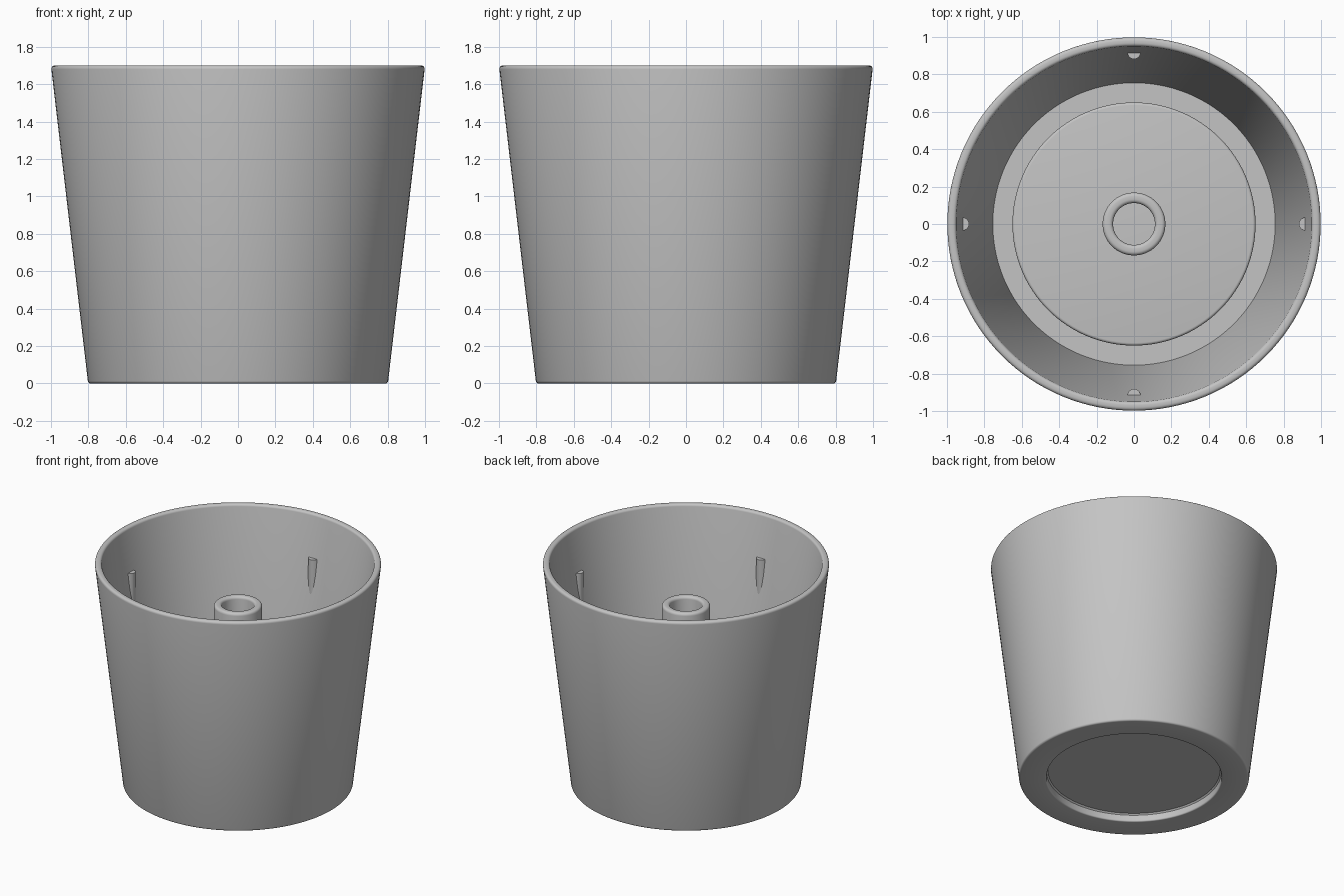
import bpy
import math

cube = bpy.data.objects.get("Cube")
if cube:
    bpy.data.objects.remove(cube, do_unlink=True)

# Single matte grey plastic
grey = bpy.data.materials.new("light_grey_plastic")
grey.use_nodes = True
colour = (0.55, 0.55, 0.55, 1)
grey.diffuse_color = colour
grey.node_tree.nodes["Principled BSDF"].inputs["Base Color"].default_value = colour


def add_object(name, verts, faces):
    mesh = bpy.data.meshes.new(name)
    mesh.from_pydata(verts, [], faces)
    mesh.materials.append(grey)
    obj = bpy.data.objects.new(name, mesh)
    bpy.context.collection.objects.link(obj)
    bpy.ops.object.select_all(action="DESELECT")
    obj.select_set(True)
    bpy.context.view_layer.objects.active = obj
    bpy.ops.object.shade_smooth_by_angle(angle=math.radians(35))
    return obj


def corner(r, z, radius, start, end, steps=4):
    """Rounded profile corner: arc about (r, z) between two angles in degrees."""
    angles = [math.radians(start + (end - start) * i / steps) for i in range(steps + 1)]
    return [(r + radius * math.cos(a), z + radius * math.sin(a)) for a in angles]


def lathe(name, profile, segments=128, closed=False):
    """Spin an (r, z) profile, listed counter-clockwise, around z."""
    verts, faces = [], []
    for r, z in profile:
        for s in range(segments):
            a = math.tau * s / segments
            verts.append((r * math.cos(a), r * math.sin(a), z))
    n = len(profile)
    for i in range(n if closed else n - 1):
        a, b = i * segments, (i + 1) % n * segments
        for s in range(segments):
            t = (s + 1) % segments
            faces.append((a + s, a + t, b + t, b + s))
    if not closed:
        faces.append(tuple(reversed(range(segments))))
        faces.append(tuple(range((n - 1) * segments, n * segments)))
    return add_object(name, verts, faces)


# Pot shell: recessed underside, sloping wall, rounded rim, raised floor
shell = [(0.60, 0.06), (0.61, 0.05)]
shell += corner(0.62, 0.01, 0.01, 180, 270)
shell += corner(0.788, 0.015, 0.015, 270, 353)
shell += corner(0.98, 1.682, 0.018, -7, 90)
shell += corner(0.968, 1.682, 0.018, 90, 173)
shell += [(0.755, 0.05), (0.65, 0.05)]
shell += corner(0.635, 0.095, 0.015, 0, 90)
lathe("pot_shell", shell)

# Central tube with a rounded lip, open down to the floor
tube = [(0.112, 0.10), (0.168, 0.10)]
tube += corner(0.148, 1.36, 0.02, 0, 90)
tube += corner(0.132, 1.36, 0.02, 90, 180)
lathe("centre_tube", tube, segments=64, closed=True)

# Four half-round pegs that run down until they merge into the sloping wall
PEG_TOP, PEG_BOTTOM, PEG_RADIUS, PEG_CENTRE = 1.38, 1.05, 0.035, 0.917
steps = 12
for i, side in enumerate(("left", "back", "right", "front")):
    turn = i * math.pi / 2
    outline = [(0.93, PEG_RADIUS)]
    for k in range(steps + 1):
        a = math.pi / 2 + math.pi * k / steps
        outline.append((PEG_CENTRE + PEG_RADIUS * math.cos(a), PEG_RADIUS * math.sin(a)))
    outline.append((0.93, -PEG_RADIUS))
    n = len(outline)
    verts = []
    for z in (PEG_BOTTOM, PEG_TOP):
        # The back of the peg follows the wall so it stays inside its thickness
        back = 0.93 if z == PEG_TOP else 0.895
        for x, y in outline:
            x = min(x, back)
            verts.append((x * math.cos(turn) - y * math.sin(turn),
                          x * math.sin(turn) + y * math.cos(turn), z))
    faces = [tuple(reversed(range(n))), tuple(range(n, 2 * n))]
    faces += [(j, (j + 1) % n, n + (j + 1) % n, n + j) for j in range(n)]
    add_object(side + "_support_peg", verts, faces)
